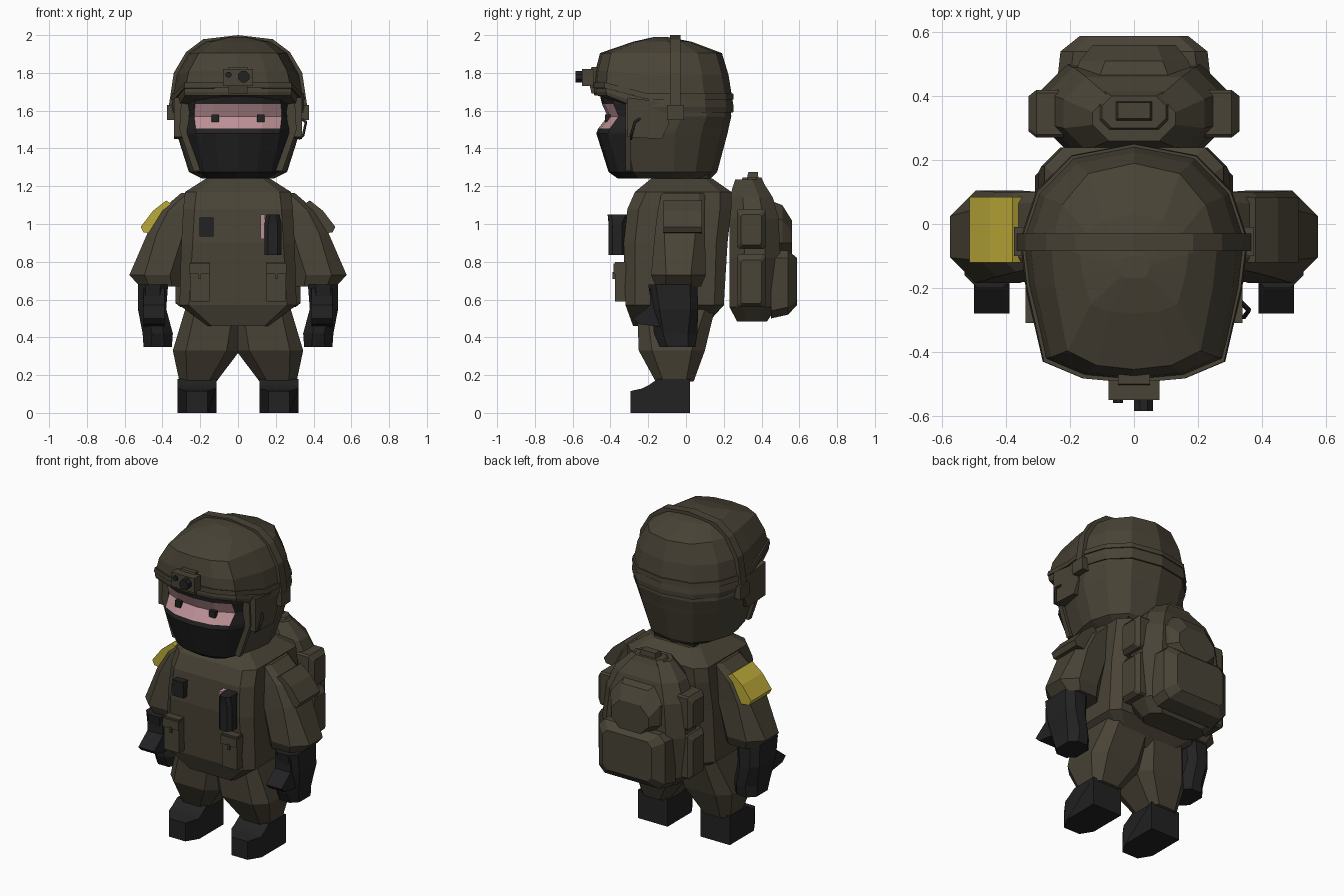
import bpy, bmesh
from mathutils import Vector

cube = bpy.data.objects.get("Cube")
if cube:
    bpy.data.objects.remove(cube, do_unlink=True)


def material(name, rgb):
    m = bpy.data.materials.new(name)
    m.use_nodes = True
    m.diffuse_color = (*rgb, 1)
    m.node_tree.nodes["Principled BSDF"].inputs["Base Color"].default_value = (*rgb, 1)
    return m


OLIVE = material("olive cloth", (0.066, 0.056, 0.037))
BLACK = material("black rubber", (0.016, 0.016, 0.017))
SKIN = material("pink skin", (0.5, 0.28, 0.3))
YELLOW = material("yellow band", (0.5, 0.4, 0.04))


def skin_rings(name, rings, mats, rule=None):
    """Join rings of equal length into a closed, flat shaded solid."""
    bm = bmesh.new()
    loops = [[bm.verts.new(p) for p in r] for r in rings]
    for a, b in zip(loops, loops[1:]):
        for i in range(len(a)):
            j = (i + 1) % len(a)
            bm.faces.new((a[i], a[j], b[j], b[i]))
    bm.faces.new(loops[0])
    bm.faces.new(loops[-1])
    bmesh.ops.remove_doubles(bm, verts=bm.verts, dist=0.0005)
    bmesh.ops.recalc_face_normals(bm, faces=bm.faces)
    if rule:
        for f in bm.faces:
            f.material_index = rule(f.calc_center_median())
    me = bpy.data.meshes.new(name)
    bm.to_mesh(me)
    bm.free()
    for m in mats:
        me.materials.append(m)
    ob = bpy.data.objects.new(name, me)
    bpy.context.collection.objects.link(ob)
    return ob


def place(axis, a, b, h, side=1):
    p = {"z": (a, b, h), "y": (a, h, b), "x": (h, a, b)}[axis]
    return Vector((p[0] * side, p[1], p[2]))


def loft(name, mat, rings, axis="z", side=1):
    """Chamfered rectangles (a0, a1, b0, b1, height, chamfer) along an axis."""
    out = []
    for a0, a1, b0, b1, h, c in rings:
        pts = [(a0 + c, b0), (a1 - c, b0), (a1, b0 + c), (a1, b1 - c),
               (a1 - c, b1), (a0 + c, b1), (a0, b1 - c), (a0, b0 + c)]
        out.append([place(axis, a, b, h, side) for a, b in pts])
    return skin_rings(name, out, [mat])


def box(name, mat, x0, x1, y0, y1, z0, z1, side=1):
    return loft(name, mat, [(x0, x1, y0, y1, z, 0) for z in (z0, z1)], "z", side)


def extrude(name, mat, pts, axis, h0, h1, side=1):
    return skin_rings(name, [[place(axis, a, b, h, side) for a, b in pts] for h in (h0, h1)], [mat])


def outline(half, z, width, front, back, lift=0):
    """Mirrored head outline; lift raises the front of the ring."""
    pts = [(u, v) for u, v in half] + [(-u, v) for u, v in half[-2:0:-1]]
    return [(u * width, front + v * (back - front), z + (lift if v < 0.3 else 0)) for u, v in pts]


# Hooded head with mask and eye opening
HEAD = [(0, 0), (.38, .02), (.68, .09), (.84, .23), (.97, .45), (1, .6), (.86, .8), (.55, .95), (0, 1)]


def head_colour(c):
    if 1.5 < c.z < 1.64 and abs(c.x) < .2 and c.y < -.3:
        return 2
    return 1 if c.y < -.27 else 0


skin_rings("hooded_head", [outline(HEAD, *r) for r in (
    (1.24, .19, -.36, .13), (1.275, .26, -.41, .165), (1.48, .325, -.475, .22),
    (1.505, .33, -.465, .225), (1.57, .34, -.415, .24), (1.635, .335, -.445, .235),
    (1.7, .32, -.46, .22))], [OLIVE, BLACK, SKIN], head_colour)
for s, label in ((1, "left"), (-1, "right")):
    box(label + "_eye", BLACK, .1, .14, -.43, -.38, 1.54, 1.58, s)
box("neck", BLACK, -.14, .14, -.1, .12, 1.2, 1.27)

# Helmet shell, rim band and straps
SHELL = [(0, 0), (.45, .02), (.8, .09), (.95, .4), (1, .6), (.86, .8), (.55, .95), (0, 1)]
skin_rings("helmet", [outline(SHELL, *r) for r in (
    (1.59, .35, -.485, .25, .09), (1.62, .356, -.49, .252, .08), (1.79, .325, -.48, .225, .02),
    (1.905, .26, -.455, .19), (1.965, .17, -.28, .03), (1.99, .05, -.17, -.1))], [OLIVE])
skin_rings("helmet_band", [outline(SHELL, *r) for r in (
    (1.66, .357, -.498, .252, .06), (1.69, .352, -.498, .25, .06))], [OLIVE])
arch = [(.37, 1.6), (.34, 1.8), (.275, 1.91), (.185, 1.978), (0, 2)]
extrude("helmet_strap", OLIVE, arch + [(-x, z) for x, z in arch[-2::-1]], "y", -.085, -.03)
for s, label in ((1, "left"), (-1, "right")):
    box(label + "_strap_clip", OLIVE, .3, .375, -.1, -.01, 1.55, 1.63, s)
    extrude(label + "_ear_cover", OLIVE,
            [(-.31, 1.46), (-.13, 1.45), (-.09, 1.53), (-.09, 1.64), (-.31, 1.67)],
            "x", .25, .34, s)
    # Chin strap runs down the side of the mask
    extrude(label + "_chin_strap", OLIVE,
            [(.25, 1.67), (.3, 1.67), (.31, 1.5), (.235, 1.28), (.2, 1.28), (.265, 1.5)],
            "y", -.32, -.29, s)

# Microphone loop
cu = bpy.data.curves.new("microphone_loop", "CURVE")
cu.dimensions = "3D"
cu.bevel_depth = .008
cu.bevel_resolution = 0
sp = cu.splines.new("POLY")
path = [(.33, -.24, 1.56), (.36, -.27, 1.54), (.345, -.29, 1.47), (.32, -.29, 1.45)]
sp.points.add(len(path) - 1)
for p, co in zip(sp.points, path):
    p.co = (*co, 1)
cu.materials.append(BLACK)
bpy.context.collection.objects.link(bpy.data.objects.new("microphone_loop", cu))

# Helmet lamp
extrude("lamp_mount", OLIVE, [(-.45, 1.69), (-.45, 1.83), (-.5, 1.83), (-.52, 1.78), (-.5, 1.69)],
        "x", -.05, .05)
box("lamp_body", OLIVE, -.08, .08, -.55, -.49, 1.73, 1.82)
loft("lamp_lens", BLACK, [(0, .06, 1.75, 1.81, y, .018) for y in (-.585, -.54)], "y")
loft("lamp_button", BLACK, [(-.065, -.035, 1.775, 1.805, y, .008) for y in (-.56, -.54)], "y")

# Torso with vest
loft("torso", OLIVE, [
    (-.16, .16, -.28, .1, .46, .02), (-.31, .31, -.32, .2, .57, .05),
    (-.3, .3, -.33, .22, .9, .06), (-.29, .29, -.31, .24, 1.08, .06),
    (-.28, .28, -.27, .24, 1.17, .06), (-.17, .17, -.185, .14, 1.24, .04)])

# Chest gear
box("chest_pouch", BLACK, -.205, -.13, -.36, -.3, .935, 1.035)
loft("radio", BLACK, [(.14, .23, -.41, -.32, .835, .02), (.14, .23, -.41, -.32, 1.0, .02),
                      (.15, .22, -.415, -.3, 1.05, .02)])
box("pink_stick", SKIN, .118, .142, -.36, -.3, .92, 1.05)
for s, label in ((1, "left"), (-1, "right")):
    box(label + "_vest_pouch", OLIVE, .15, .255, -.375, -.3, .59, .8, s)
    box(label + "_pouch_flap", OLIVE, .148, .257, -.384, -.3, .735, .79, s)
    box(label + "_pouch_clasp", OLIVE, .195, .21, -.39, -.3, .71, .745, s)

# Limbs
for s, label in ((1, "left"), (-1, "right")):
    loft(label + "_sleeve", OLIVE, [
        (.3, .52, -.16, .08, .67, .05), (.28, .575, -.185, .105, .73, .08),
        (.24, .48, -.165, .1, .95, .05), (.22, .41, -.15, .1, 1.07, .04),
        (.2, .3, -.13, .1, 1.165, .03)], side=s)
    loft(label + "_hand", BLACK, [
        (.35, .5, -.14, .05, .35, .04), (.345, .505, -.17, .06, .42, .05),
        (.38, .53, -.18, .065, .55, .04), (.37, .53, -.2, .06, .68, .04)], side=s)
    extrude(label + "_thumb", BLACK,
            [(-.1, .45), (-.25, .47), (-.28, .5), (-.19, .57), (-.19, .66), (-.1, .66)],
            "x", .39, .5, s)
    extrude(label + "_shoulder_patch", YELLOW if s < 0 else OLIVE,
            [(.33, 1.09), (.38, 1.125), (.45, 1.07), (.515, .985), (.5, .955), (.44, .95)],
            "y", -.12, .085, s)
    loft(label + "_leg", OLIVE, [
        (.115, .31, -.16, .04, .165, .04), (-.01, .345, -.25, .1, .33, .07),
        (-.03, .27, -.26, .16, .58, .05)], side=s)
    boot = extrude(label + "_boot", BLACK,
                   [(.02, 0), (.02, .18), (-.15, .18), (-.2, .145), (-.23, .13), (-.295, .115),
                    (-.295, 0), (-.22, 0)], "x", .115, .32, s)
    # Narrow the toe
    for v in boot.data.vertices:
        if v.co.y < -.25:
            v.co.x = s * (.2175 + (abs(v.co.x) - .2175) * .55)

# Backpack
loft("backpack", OLIVE, [
    (-.2, .2, .27, .43, .485, .05), (-.27, .27, .23, .48, .56, .07),
    (-.29, .29, .23, .5, .82, .08), (-.27, .27, .23, .49, 1.03, .08),
    (-.22, .22, .23, .46, 1.14, .07), (-.13, .13, .26, .4, 1.235, .05)])
loft("backpack_lower_pocket", OLIVE, [
    (-.24, .24, .5, .86, .45, .04), (-.23, .23, .52, .86, .54, .04),
    (-.17, .17, .57, .82, .588, .03)], "y")
loft("backpack_upper_pocket", OLIVE, [
    (-.2, .2, .82, 1.13, .43, .08), (-.17, .17, .82, 1.1, .51, .08),
    (-.13, .13, .84, 1.02, .56, .06)], "y")
loft("backpack_top_lid", OLIVE, [(-.13, .13, .28, .42, 1.2, .03), (-.1, .1, .3, .4, 1.245, .03)])
loft("backpack_handle", OLIVE, [(-.06, .06, .32, .385, 1.23, 0), (-.05, .05, .33, .38, 1.275, 0)])
for s, label in ((1, "left"), (-1, "right")):
    for part, z0, z1 in (("lower", .56, .84), ("upper", .87, 1.08)):
        loft(f"{label}_{part}_side_pouch", OLIVE, [
            (.27, .42, z0, z1, .22, .01), (.27, .42, z0, z1, .305, .01),
            (.29, .4, z0 + .02, z1 - .03, .33, .01)], "x", s)
